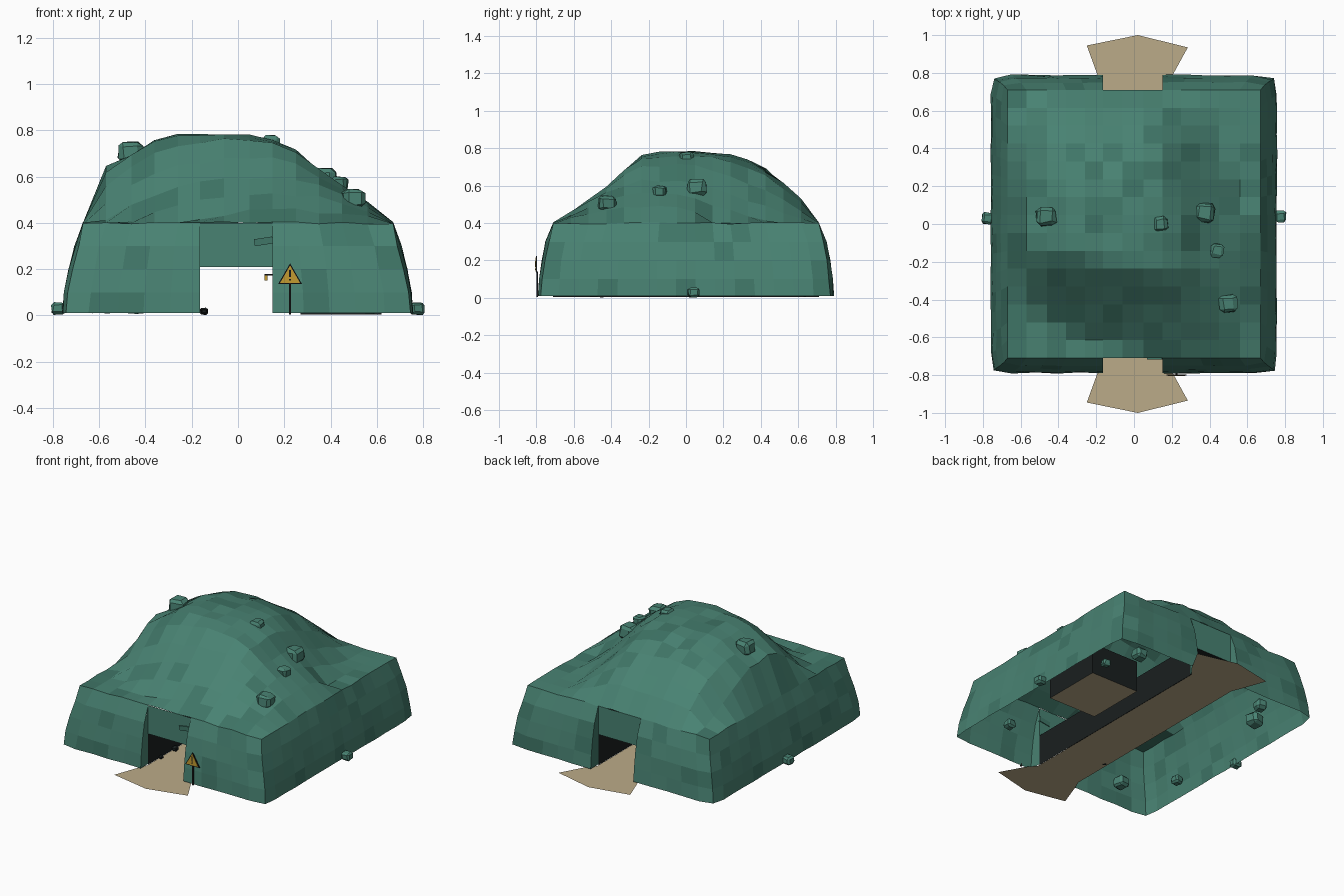
import bpy, bmesh, math, random
from mathutils import Vector, Matrix

if "Cube" in bpy.data.objects:
    bpy.data.objects.remove(bpy.data.objects["Cube"])

rnd = random.Random(7)


def mat(name, c):
    m = bpy.data.materials.new(name)
    m.diffuse_color = (*c, 1)
    m.use_nodes = True
    m.node_tree.nodes["Principled BSDF"].inputs["Base Color"].default_value = m.diffuse_color
    return m


GREEN = mat("rock_green", (0.066, 0.225, 0.17))
DEEP = mat("rock_green_deep", (0.05, 0.18, 0.135))
DARK = mat("tunnel_dark", (0.01, 0.014, 0.014))
SAND = mat("sand", (0.50, 0.41, 0.25))
AMBER = mat("amber", (0.55, 0.33, 0.03))
BLACK = mat("black", (0.01, 0.01, 0.01))


def finish(bm, name, mats, tones=False):
    if tones:
        for f in bm.faces:
            f.material_index = 1 if rnd.random() < 0.2 else 0
    me = bpy.data.meshes.new(name)
    bm.to_mesh(me)
    bm.free()
    for m in mats:
        me.materials.append(m)
    ob = bpy.data.objects.new(name, me)
    bpy.context.collection.objects.link(ob)
    return ob


def poly(bm, pts):
    return bm.faces.new([bm.verts.new(p) for p in pts])


def box(name, lo, hi, m, rot=0):
    bm = bmesh.new()
    bmesh.ops.create_cube(bm, size=1)
    mid = [(a + b) / 2 for a, b in zip(lo, hi)]
    bmesh.ops.scale(bm, vec=[b - a for a, b in zip(lo, hi)], verts=bm.verts)
    bmesh.ops.rotate(bm, matrix=Matrix.Rotation(rot, 3, 'Y'), verts=bm.verts)
    bmesh.ops.translate(bm, vec=mid, verts=bm.verts)
    return finish(bm, name, [m])


def lerp(table, t):
    for (a, va), (b, vb) in zip(table, table[1:]):
        if t <= b:
            return va + (vb - va) * max(0, (t - a) / (b - a))
    return table[-1][1]


# hill silhouettes above the rim (front and side)
FX = [(-.67, 0), (-.57, .24), (-.4, .34), (-.29, .385), (-.1, .39), (.05, .375),
      (.18, .365), (.3, .285), (.4, .195), (.5, .125), (.6, .065), (.67, 0)]
FY = [(-.71, 0), (-.55, .115), (-.4, .235), (-.24, .37), (0, .39), (.2, .375),
      (.4, .31), (.6, .15), (.71, 0)]
# narrowing that leaves flat shelves at back right and front left
SQX = [(-.2, 1), (0, 1.05), (.3, 1.36), (.7, 1.6)]
SQY = [(-.67, 1.6), (-.4, 1.25), (0, 1.03), (.2, 1)]
XL, XR, YE, RIM, DOOR = -.165, .15, .71, .40, .21


def height(x, y):
    px = x * lerp(SQX, y) if x > 0 else x
    py = y * lerp(SQY, x) if y < 0 else y
    # the left flank is steep only around the middle and eases off towards the ends
    if x < -.3:
        px -= .09 * min(1, (abs(y) / .6) ** 2)
    a, b = lerp(FX, px) / .39, lerp(FY, py) / .39
    rounded = max(0, 1 - math.hypot(max(0, 1 - a), max(0, 1 - b)))
    h = .6 * a * b + .4 * (min(a, b) if x * y < 0 else rounded)
    return RIM + .39 * h + (rnd.uniform(-.012, .01) if h > .04 else 0)


xs = [-.67, -.57, -.46, -.36, -.26, XL, -.06, .05, XR, .25, .35, .45, .56, .67]
ys = [-YE + 2 * YE * i / 15 for i in range(16)]

# hill top
bm = bmesh.new()
grid = []
for i, x in enumerate(xs):
    col = []
    for j, y in enumerate(ys):
        edge = i in (0, len(xs) - 1) or j in (0, len(ys) - 1)
        z = RIM + rnd.uniform(-.006, .005) if edge else height(x, y)
        col.append(bm.verts.new((x, y, z)))
    grid.append(col)
for i in range(len(xs) - 1):
    for j in range(len(ys) - 1):
        bm.faces.new((grid[i][j], grid[i + 1][j], grid[i + 1][j + 1], grid[i][j + 1]))

# bulging outer walls, left open at both doorways
ring = [(i, 0) for i in range(14)] + [(13, j) for j in range(1, 16)]
ring += [(i, 15) for i in range(12, -1, -1)] + [(0, j) for j in range(14, 0, -1)]
LEVELS = [(RIM, .67, .71), (.3, .705, .75), (.2, .73, .77), (.1, .75, .783), (.01, .758, .79)]


def at_door(p):
    return p[1] in (0, 15) and 5 <= p[0] <= 8


rows = []
for z, ex, ey in LEVELS:
    row = []
    for i, j in ring:
        if z == RIM:
            row.append(grid[i][j])
            continue
        x, y = xs[i], ys[j]
        if at_door((i, j)):
            row.append(bm.verts.new((x, y * ey / YE, z)))
            continue
        k = (.98 if i in (0, 13) and j in (0, 15) else 1) + rnd.uniform(-.006, .004)
        row.append(bm.verts.new((x * ex / .67 * k, y * ey / YE * k, z)))
    rows.append(row)
n = len(ring)
for up, lo in zip(rows, rows[1:]):
    for i in range(n):
        k = (i + 1) % n
        if not (at_door(ring[i]) and at_door(ring[k])):
            bm.faces.new((up[i], lo[i], lo[k], up[k]))

# doorway cheeks and lintels
for s in (-1, 1):
    for x in (XL, XR):
        pts = [(x, s * ey, z) for z, ex, ey in LEVELS] + [(x, s * YE, .01)]
        poly(bm, pts if s * x > 0 else pts[::-1])
    pts = [(XL, s * YE, DOOR), (XR, s * YE, DOOR), (XR, s * YE, RIM), (XL, s * YE, RIM)]
    poly(bm, pts if s < 0 else pts[::-1])
bmesh.ops.delete(bm, geom=[v for v in bm.verts if not v.link_faces], context='VERTS')
finish(bm, "rocky_hill", [GREEN, DEEP], True)

# tunnel lining
bm = bmesh.new()
sec = [(XL, .005), (XL, DOOR), (XR, DOOR), (XR, .005)]
for (xa, za), (xb, zb) in zip(sec, sec[1:]):
    poly(bm, [(xa, -YE, za), (xb, -YE, zb), (xb, YE, zb), (xa, YE, za)])
finish(bm, "tunnel_lining", [DARK])

# side chamber
cx0, cx1, cy0, cy1 = .27, .62, -.05, .35
bm = bmesh.new()
c = [(cx0, cy0), (cx1, cy0), (cx1, cy1), (cx0, cy1)]
for a, b in zip(c, c[1:] + c[:1]):
    poly(bm, [(*a, .005), (*b, .005), (*b, DOOR), (*a, DOOR)])
poly(bm, [(*p, DOOR) for p in c])
finish(bm, "chamber_walls", [DARK])
bm = bmesh.new()
poly(bm, [(*p, .005) for p in c])
finish(bm, "chamber_floor", [SAND])

# sandy path with flared ends
bm = bmesh.new()
front = [(XL, -.72), (-.19, -.78), (-.25, -.945), (.02, -1), (.285, -.935), (.2, -.78), (XR, -.72)]
back = [(x, -y) for x, y in reversed(front)]
poly(bm, [(x, y, .004) for x, y in front + back])
finish(bm, "sand_path", [SAND])


# loose rocks
def rock(name, x, y, z, s, m=(GREEN, DEEP)):
    bm = bmesh.new()
    bmesh.ops.create_cube(bm, size=s)
    bmesh.ops.bevel(bm, geom=bm.edges[:], offset=s * .2, segments=1, affect='EDGES')
    for v in bm.verts:
        v.co += Vector([rnd.uniform(-.06, .06) * s for _ in range(3)])
        v.co.z *= .85
    bmesh.ops.rotate(bm, matrix=Matrix.Rotation(rnd.uniform(-.15, .15), 3, 'Z'), verts=bm.verts)
    bmesh.ops.translate(bm, vec=(x, y, z), verts=bm.verts)
    finish(bm, name, m)


ROCKS = [(-.465, .04, .705, .1), (.14, 0, .745, .075), (.375, .06, .59, .1),
         (.44, -.14, .57, .07), (.5, -.42, .505, .09),
         (.775, .04, .03, .06), (-.775, .03, .03, .06),
         (-.41, -.61, .045, .08), (-.64, -.36, .035, .06), (-.55, .48, .05, .09),
         (-.45, .65, .04, .07), (.5, .65, .045, .08), (.6, .45, .035, .05),
         (.57, -.49, .035, .06)]
for i, r in enumerate(ROCKS):
    rock(f"rock_{i}", *r)
for i in range(9):
    rock(f"pebble_{i}", XL + .018, -.6 + i * .15, .018, rnd.uniform(.02, .035), (DARK,))
box("lintel_chip", (.07, -.717, .305), (.15, -.705, .335), DEEP, -.15)


# warning sign
def triangle(name, r, y, t, m):
    bm = bmesh.new()
    cx, base, w, h = .225, .135, .052, .09
    mid = base + h / 3
    pts = [(-w, base - mid), (w, base - mid), (0, base + h - mid)]
    f = poly(bm, [(cx + px * r, y, mid + pz * r) for px, pz in pts])
    g = bmesh.ops.extrude_face_region(bm, geom=[f])
    bmesh.ops.translate(bm, vec=(0, t, 0), verts=[e for e in g['geom'] if isinstance(e, bmesh.types.BMVert)])
    bmesh.ops.recalc_face_normals(bm, faces=bm.faces)
    finish(bm, name, [m])


triangle("sign_border", 1, -.802, .006, BLACK)
triangle("sign_plate", .84, -.804, .003, AMBER)
box("sign_post", (.221, -.798, .005), (.229, -.79, .14), BLACK)
box("sign_bar", (.221, -.806, .165), (.229, -.803, .197), BLACK)
box("sign_dot", (.221, -.806, .15), (.229, -.803, .158), BLACK)

# small wall lamp inside the tunnel
box("lamp_bracket", (.115, -.64, .172), (XR, -.63, .178), BLACK)
box("lamp_body", (.114, -.642, .152), (.128, -.628, .172), AMBER)
